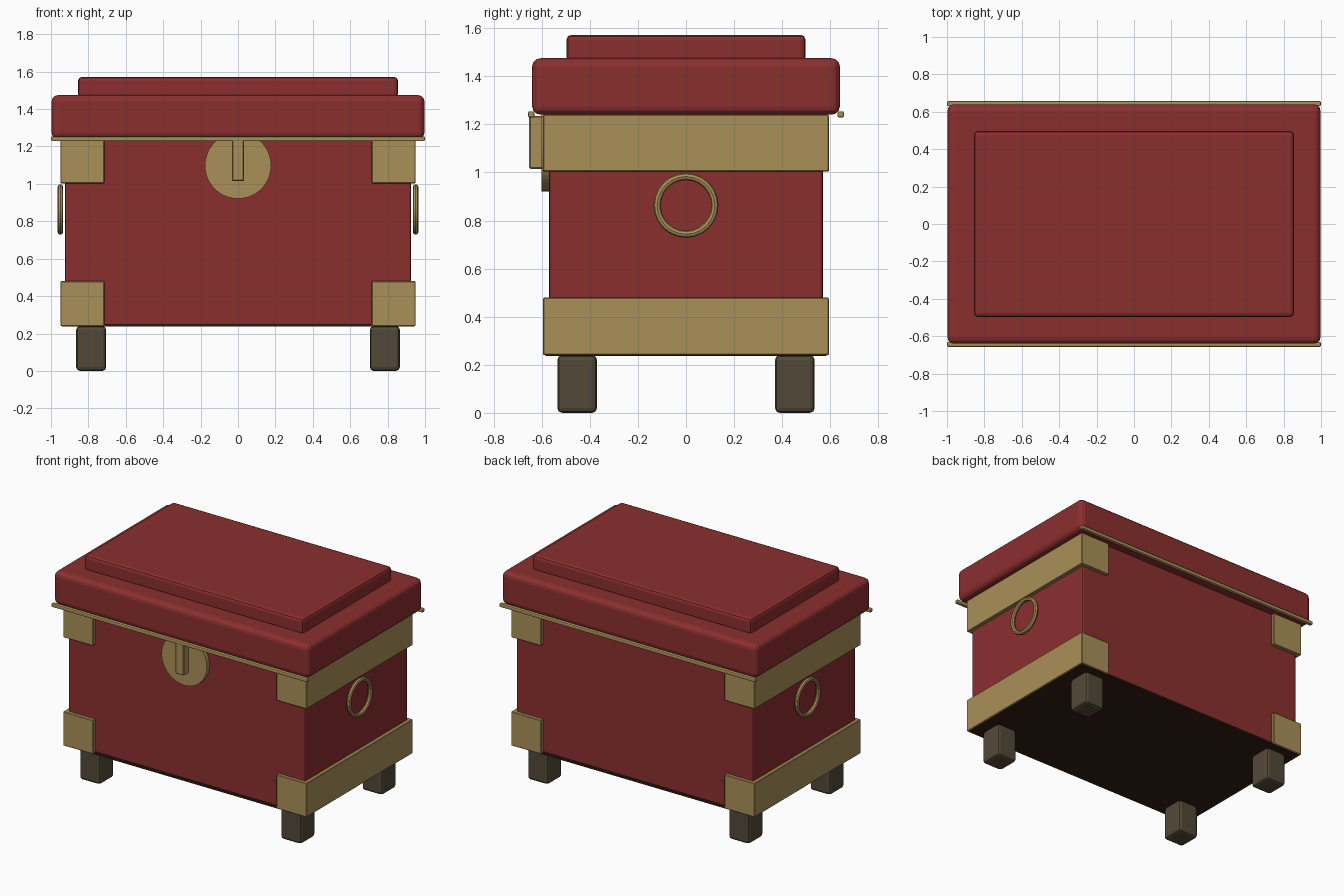
import bpy, math

if "Cube" in bpy.data.objects:
    bpy.data.objects.remove(bpy.data.objects["Cube"])


def material(name, rgb):
    m = bpy.data.materials.new(name)
    m.diffuse_color = (*rgb, 1)
    m.use_nodes = True
    m.node_tree.nodes["Principled BSDF"].inputs["Base Color"].default_value = m.diffuse_color
    return m


RED = material("deep red", (0.26, 0.028, 0.028))
BRASS = material("aged brass", (0.40, 0.28, 0.098))
FOOT = material("dark foot wood", (0.086, 0.066, 0.040))
FLOOR = material("dark brown underside", (0.032, 0.013, 0.006))


def finish(name, mat):
    ob = bpy.context.object
    ob.name = name
    ob.data.materials.append(mat)
    return ob


def box(name, mat, x, y, z, bevel=0.0, segments=2):
    """Box from (min, max) ranges with an optional rounded edge."""
    mid = [(a + b) / 2 for a, b in (x, y, z)]
    bpy.ops.mesh.primitive_cube_add(size=1, location=mid)
    ob = finish(name, mat)
    ob.scale = [b - a for a, b in (x, y, z)]
    bpy.ops.object.transform_apply(location=False, rotation=False, scale=True)
    if bevel:
        mod = ob.modifiers.new("bevel", 'BEVEL')
        mod.width = bevel
        mod.segments = segments
    return ob


def span(side, a, b):
    return tuple(sorted((side * a, side * b)))


# Chest body and its dark underside
box("chest_body", RED, (-0.925, 0.925), (-0.57, 0.57), (0.24, 1.245), 0.012)
box("underside_panel", FLOOR, (-0.94, 0.94), (-0.585, 0.585), (0.237, 0.25))

# Lid with raised panel
box("lid", RED, (-0.997, 0.997), (-0.64, 0.64), (1.24, 1.475), 0.035, 3)
box("lid_panel", RED, (-0.855, 0.855), (-0.497, 0.497), (1.46, 1.572), 0.02)

for s, side in ((-1, "left"), (1, "right")):
    # Brass bands wrapping each end
    for z, level in (((0.24, 0.48), "lower"), ((1.003, 1.24), "upper")):
        box(f"{level}_band_{side}", BRASS, span(s, 0.715, 0.95), (-0.594, 0.594), z, 0.004, 1)
    # Feet
    for t, end in ((-1, "front"), (1, "back")):
        box(f"{end}_foot_{side}", FOOT, span(s, 0.705, 0.865), span(t, 0.37, 0.535), (0, 0.24), 0.02)
    # Ring handles
    bpy.ops.mesh.primitive_torus_add(major_radius=0.12, minor_radius=0.015,
                                     major_segments=24, minor_segments=8,
                                     location=(s * 0.95, 0, 0.863),
                                     rotation=(0, math.pi / 2, 0))
    finish(f"ring_handle_{side}", BRASS)
    bpy.ops.object.shade_smooth_by_angle(angle=math.radians(30))

# Brass rods under the lid edge, front and back
for t, end in ((-1, "front"), (1, "back")):
    box(f"lid_rod_{end}", BRASS, (-0.999, 0.999), span(t, 0.63, 0.657), (1.228, 1.254), 0.007)

# Round lock plate and hasp
bpy.ops.mesh.primitive_cylinder_add(vertices=48, radius=0.177, depth=0.04,
                                    location=(0, -0.58, 1.098),
                                    rotation=(math.pi / 2, 0, 0))
finish("lock_plate", BRASS)
box("hasp", BRASS, (-0.033, 0.033), (-0.652, -0.59), (1.015, 1.235), 0.005, 1)
